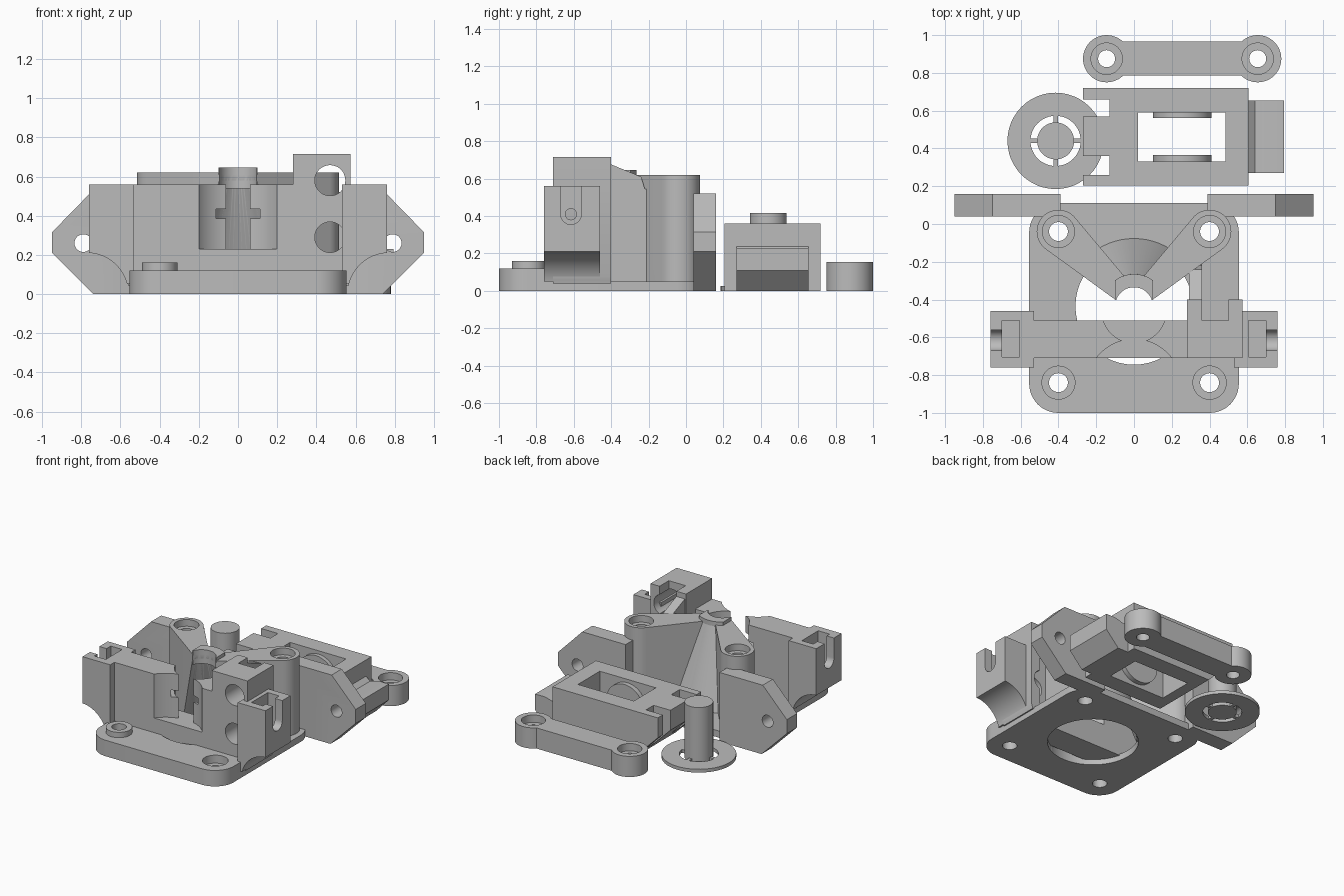
import bpy, bmesh
from math import sin, cos, pi, radians
from mathutils import Matrix, Vector

if "Cube" in bpy.data.objects:
    bpy.data.objects.remove(bpy.data.objects["Cube"])

grey = bpy.data.materials.new("plain grey")
grey.use_nodes = True
grey.diffuse_color = (0.5, 0.5, 0.5, 1)
grey.node_tree.nodes["Principled BSDF"].inputs["Base Color"].default_value = (0.5, 0.5, 0.5, 1)

AXES = {"z": lambda a, b, h: (a, b, h), "y": lambda a, b, h: (a, h, b), "x": lambda a, b, h: (h, a, b)}


def finish(name, bm):
    bmesh.ops.recalc_face_normals(bm, faces=bm.faces)
    mesh = bpy.data.meshes.new(name)
    bm.to_mesh(mesh)
    bm.free()
    mesh.materials.append(grey)
    ob = bpy.data.objects.new(name, mesh)
    bpy.context.collection.objects.link(ob)
    return ob


def prism(name, pts, lo, hi, axis="z"):
    """Extrude a flat outline along an axis."""
    bm = bmesh.new()
    put = AXES[axis]
    low = [bm.verts.new(put(a, b, lo)) for a, b in pts]
    high = [bm.verts.new(put(a, b, hi)) for a, b in pts]
    bm.faces.new(low)
    bm.faces.new(high)
    for i in range(len(pts)):
        j = (i + 1) % len(pts)
        bm.faces.new((low[i], low[j], high[j], high[i]))
    return finish(name, bm)


def box(name, x0, x1, y0, y1, z0, z1):
    return prism(name, [(x0, y0), (x1, y0), (x1, y1), (x0, y1)], z0, z1)


def ring(a, b, r, n=48):
    return [(a + r * cos(2 * pi * i / n), b + r * sin(2 * pi * i / n)) for i in range(n)]


def cyl(name, a, b, r, lo, hi, axis="z"):
    return prism(name, ring(a, b, r), lo, hi, axis)


def cone(name, x, y, z0, z1, r0, r1):
    bm = bmesh.new()
    bmesh.ops.create_cone(bm, cap_ends=True, segments=64, radius1=r0, radius2=r1, depth=z1 - z0,
                          matrix=Matrix.Translation((x, y, (z0 + z1) / 2)))
    return finish(name, bm)


def hull(pts):
    """Convex outline around flat points."""
    pts = sorted(set(pts))
    def half(seq):
        out = []
        for p in seq:
            while len(out) > 1 and ((out[-1][0] - out[-2][0]) * (p[1] - out[-2][1])
                                    - (out[-1][1] - out[-2][1]) * (p[0] - out[-2][0])) <= 1e-9:
                out.pop()
            out.append(p)
        return out[:-1]
    return half(pts) + half(pts[::-1])


def combine(ob, mode, *tools):
    for tool in tools:
        mod = ob.modifiers.new("shape", "BOOLEAN")
        mod.operation, mod.solver, mod.object = mode, "EXACT", tool
        bpy.context.view_layer.objects.active = ob
        bpy.ops.object.modifier_apply(modifier=mod.name)
        bpy.data.objects.remove(tool)
    return ob


def cut(ob, *tools):
    return combine(ob, "DIFFERENCE", *tools)


CY = -0.435   # axis of the big opening

# Base plate with rounded corners and a thicker front edge
corners = [p for x in (-0.4, 0.4) for y in (-0.845, -0.045) for p in ring(x, y, 0.155)]
base = prism("base_plate", hull(corners), 0, 0.05)
front = prism("base_front_edge", hull([p for p in corners if p[1] < -0.8]
              + [(-0.555, -0.71), (0.555, -0.71)]), 0, 0.12)
boss = cyl("front_boss", -0.4, -0.84, 0.09, 0.1, 0.16)
for part in (base, front):
    cut(part, cyl("cutter", 0, CY, 0.31, -0.1, 0.3))
for x in (-0.4, 0.4):
    cut(base, cyl("cutter", x, -0.04, 0.05, -0.1, 0.3), cyl("cutter", x, -0.84, 0.05, -0.1, 0.3))
    cut(front, cyl("cutter", x, -0.84, 0.05, -0.1, 0.3))
cut(front, cyl("cutter", 0.4, -0.84, 0.088, 0.06, 0.3))
cut(boss, cyl("cutter", -0.4, -0.84, 0.05, -0.1, 0.3))

# Front wall hollowed from both sides
wall = box("front_wall", -0.56, 0.56, -0.71, -0.51, 0.04, 0.56)
cut(wall, cyl("cutter", 0, -0.86, 0.25, 0.23, 0.7), cyl("cutter", 0, -0.46, 0.17, 0.23, 0.7),
    cyl("cutter", 0, -0.46, 0.21, 0.385, 0.435))

# Tall block with two prongs behind it, and cross holes
tall = prism("tall_block", [(0.28, -0.71), (0.575, -0.71), (0.575, -0.4), (0.5, -0.4),
                            (0.5, -0.51), (0.36, -0.51), (0.36, -0.4), (0.28, -0.4)], 0.04, 0.715)
for z in (0.58, 0.29):
    for part in (wall, tall):
        cut(part, cyl("cutter", 0.47, z, 0.078, -0.9, -0.3, "y"))
cut(tall, cyl("cutter", 0.77, 0, 0.21, -0.9, -0.3, "y"))
prism("sloped_fin", [(-0.41, 0.04), (-0.16, 0.04), (-0.16, 0.545), (-0.22, 0.545),
                     (-0.24, 0.61), (-0.41, 0.68)], 0.29, 0.36, "x")

# Parts repeated on both sides
for s, side in ((1, "left"), (-1, "right")):
    # clamp arm with a nut pocket and an open slot
    xs = sorted((s * 0.53, s * 0.76))
    arm = box(side + "_clamp_arm", *xs, -0.76, -0.46, 0.05, 0.56)
    pocket = sorted((s * 0.605, s * 0.7))
    slot = hull(ring(-0.615, 0.41, 0.055) + [(-0.67, 0.7), (-0.56, 0.7)])
    cut(arm, cyl("cutter", s * 0.77, 0, 0.21, -0.9, -0.3, "y"),
        box("cutter", *pocket, -0.705, -0.51, 0.3, 0.7),
        prism("cutter", slot, *sorted((s * 0.65, s * 0.8)), "x"),
        cyl("cutter", -0.615, 0.41, 0.03, *sorted((s * 0.4, s * 0.8)), "x"))

    # mounting ear
    ear = prism(side + "_ear", [(s * x, z) for x, z in ((0.39, 0), (0.74, 0), (0.95, 0.21),
                (0.95, 0.315), (0.75, 0.52), (0.39, 0.52))], 0.04, 0.16, "y")
    cut(ear, cyl("cutter", s * 0.79, 0.26, 0.045, -0.1, 0.3, "y"))

    # rear post blending into a strut that leans on the cone
    strut = prism(side + "_strut", hull(ring(s * 0.4, -0.04, 0.115)
                  + [(s * 0.1, -0.4), (s * 0.04, -0.29)]), 0.04, 0.62)
    cut(strut, cone("cutter", 0, CY, 0.0, 0.58, 0.31, 0.1), cyl("cutter", 0, CY, 0.1, 0.5, 0.8),
        cyl("cutter", s * 0.4, -0.04, 0.05, -0.1, 0.8), cyl("cutter", s * 0.4, -0.04, 0.085, 0.57, 0.8))
    cut(ear, cyl("cutter", s * 0.4, -0.04, 0.09, -0.1, 0.8))

# Hollow cone sector between the struts, with a small collar on top
shell = cone("cone_shell", 0, CY, 0.03, 0.61, 0.365, 0.17)
combine(shell, "INTERSECT", prism("cutter", [(0, -0.475), (0.8, 0.125), (-0.8, 0.125)], 0, 1))
cut(shell, cone("cutter", 0, CY, 0.0, 0.58, 0.31, 0.1), cyl("cutter", 0, CY, 0.1, 0.5, 0.8))
collar = cyl("collar", 0, CY, 0.17, 0.54, 0.645)
combine(collar, "INTERSECT", box("cutter", -0.1, 0.1, -0.4, -0.2, 0.4, 0.8))
cut(collar, cyl("cutter", 0, CY, 0.1, 0.3, 0.8))

# Lever: window, fork notches, inner discs and a tail
lever = prism("lever_body", [(-0.27, 0.21), (-0.06, 0), (0.605, 0), (0.605, 0.36), (-0.27, 0.36)],
              0.205, 0.72, "y")
cut(lever, box("cutter", 0.02, 0.485, 0.33, 0.59, -0.1, 0.5))
for y0, y1 in ((0.57, 0.66), (0.26, 0.36)):
    cut(lever, box("cutter", -0.4, -0.13, y0, y1, -0.1, 0.5))
for y0, y1 in ((0.32, 0.365), (0.56, 0.6)):
    cyl("lever_disc", 0.255, 0.18, 0.155, y0, y1, "y")
prism("lever_tail", [(0.59, 0), (0.69, 0), (0.795, 0.11), (0.795, 0.23), (0.71, 0.23),
                     (0.64, 0.21), (0.59, 0.25)], 0.27, 0.655, "y")

# Flanged pin with a ring of slots
pin_x, pin_y = -0.415, 0.44
flange = cyl("pin_flange", pin_x, pin_y, 0.255, 0, 0.025)
groove = cut(cyl("cutter", pin_x, pin_y, 0.133, -0.1, 0.1), cyl("cutter", pin_x, pin_y, 0.098, -0.2, 0.2))
cut(groove, box("cutter", pin_x - 0.3, pin_x + 0.3, pin_y - 0.012, pin_y + 0.012, -0.3, 0.3),
    box("cutter", pin_x - 0.012, pin_x + 0.012, pin_y - 0.3, pin_y + 0.3, -0.3, 0.3))
cut(flange, groove)
cyl("pin", pin_x, pin_y, 0.098, 0, 0.415)

# Loose link bar with stepped holes at its ends
link = box("link_bar", -0.145, 0.655, 0.785, 0.965, 0, 0.155)
for x in (-0.145, 0.655):
    combine(link, "UNION", cyl("cutter", x, 0.875, 0.125, 0, 0.155))
for x in (-0.145, 0.655):
    cut(link, cyl("cutter", x, 0.875, 0.045, -0.1, 0.3), cyl("cutter", x, 0.875, 0.083, 0.1, 0.3))

# Smooth the round surfaces and keep edges sharp
bpy.ops.object.select_all(action="DESELECT")
for ob in bpy.context.collection.objects:
    if ob.type == "MESH":
        ob.select_set(True)
        bpy.context.view_layer.objects.active = ob
bpy.ops.object.shade_smooth_by_angle(angle=radians(30))
